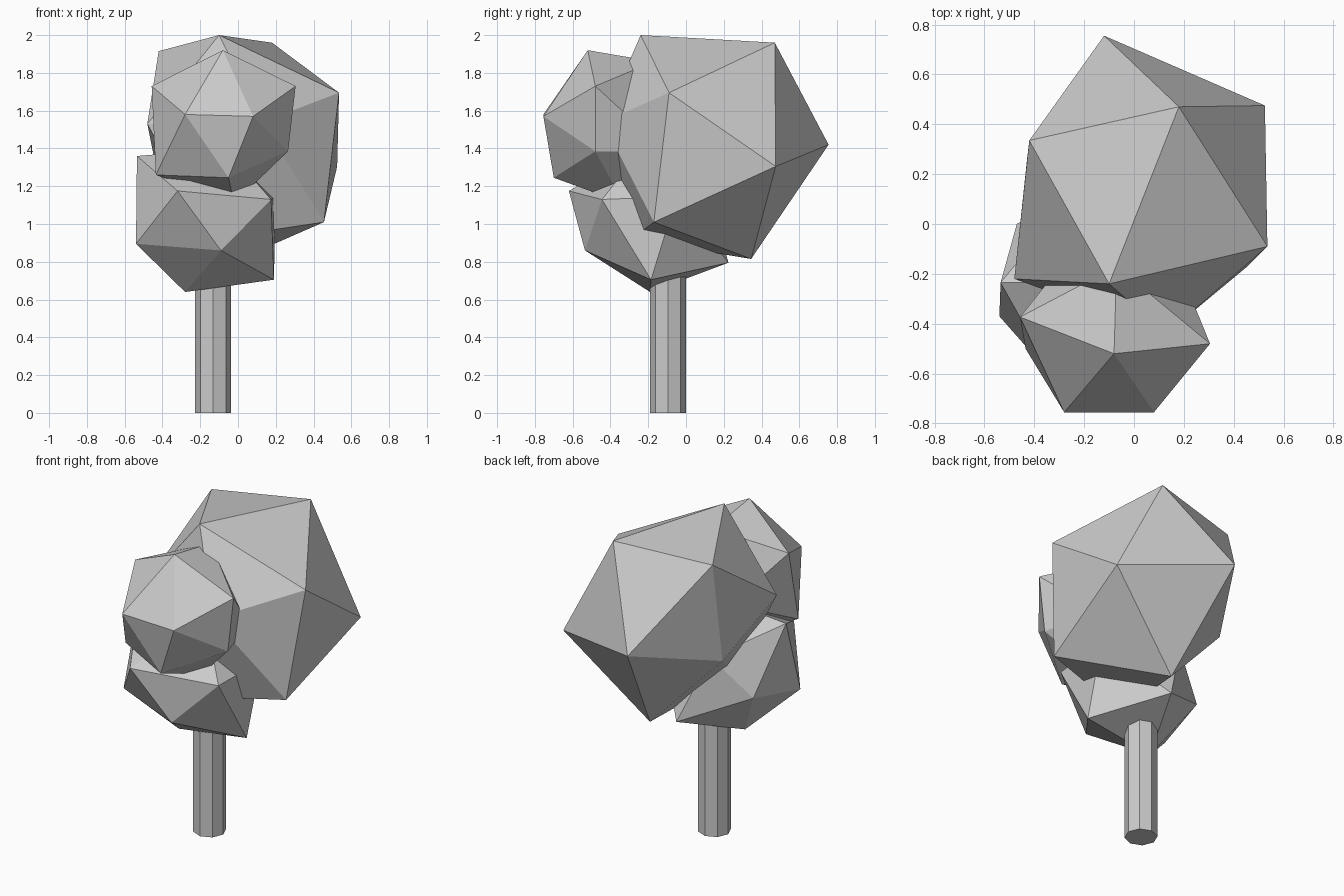
import bpy, bmesh


def clump(name, corners):
    """Faceted leaf clump: an uneven twenty-sided ball wrapped around its corners."""
    bm = bmesh.new()
    for co in corners:
        bm.verts.new(co)
    bmesh.ops.convex_hull(bm, input=bm.verts)
    bmesh.ops.recalc_face_normals(bm, faces=bm.faces)
    mesh = bpy.data.meshes.new(name)
    bm.to_mesh(mesh)
    bm.free()
    ob = bpy.data.objects.new(name, mesh)
    bpy.context.collection.objects.link(ob)
    return ob


# Trunk: eight-sided post running up into the lower clump
bpy.ops.mesh.primitive_cylinder_add(vertices=8, radius=0.095, depth=0.9,
                                    location=(-0.132, -0.095, 0.45))
bpy.context.object.name = "trunk"

# Large leaf clump at the back
clump("large_leaf_clump", [
    (-0.10, -0.24, 2.00), (0.18, 0.47, 1.96), (-0.42, 0.335, 1.915),
    (0.535, -0.09, 1.695), (-0.48, -0.22, 1.53), (0.13, -0.44, 1.54),
    (-0.12, 0.755, 1.42), (0.525, 0.475, 1.305), (-0.43, 0.25, 1.28),
    (0.455, -0.17, 1.01), (-0.145, -0.29, 0.92), (0.01, 0.345, 0.815)])

# Small leaf clump at the upper front
clump("small_leaf_clump", [
    (-0.08, -0.52, 1.92), (-0.07, -0.17, 1.86), (0.305, -0.48, 1.73),
    (-0.457, -0.373, 1.73), (0.08, -0.755, 1.57), (-0.28, -0.755, 1.58),
    (0.15, -0.10, 1.38), (-0.24, -0.10, 1.45), (0.265, -0.48, 1.385),
    (-0.435, -0.50, 1.26), (-0.05, -0.70, 1.245), (-0.02, -0.33, 1.11)])

# Lower leaf clump resting on the trunk
clump("lower_leaf_clump", [
    (-0.06, -0.23, 1.40), (-0.535, -0.235, 1.36), (-0.25, 0.11, 1.20),
    (0.20, -0.05, 1.145), (-0.32, -0.62, 1.175), (0.175, -0.445, 1.13),
    (-0.47, 0.00, 0.96), (-0.54, -0.37, 0.895), (-0.09, -0.535, 0.86),
    (-0.09, 0.225, 0.795), (0.19, -0.185, 0.705), (-0.28, -0.19, 0.64)])
